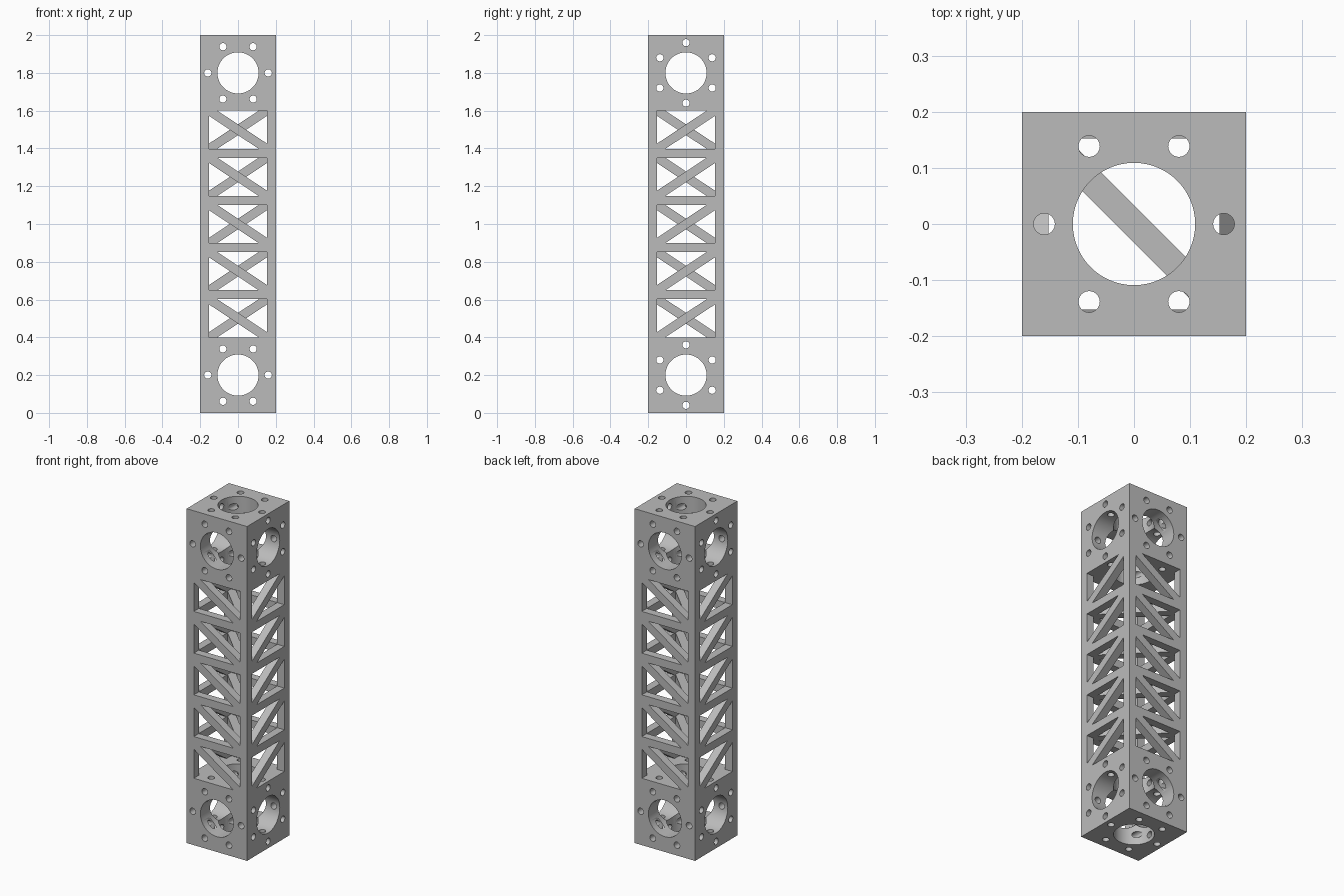
import bpy
import bmesh
from math import cos, sin, pi, hypot, radians

if "Cube" in bpy.data.objects:
    bpy.data.objects.remove(bpy.data.objects["Cube"], do_unlink=True)

HALF = 0.2            # half the beam's width
WALL = 0.0475         # thickness of walls, ribs and braces
INNER = HALF - WALL   # half the cavity's width
HEIGHT = 2.0
BLOCK = 0.4           # height of each end block
BAYS = 5
BAY = (HEIGHT - 2 * BLOCK - (BAYS - 1) * WALL) / BAYS
bay_centres = [BLOCK + BAY / 2 + i * (BAY + WALL) for i in range(BAYS)]
block_centres = (BLOCK / 2, HEIGHT - BLOCK / 2)


def prism(bm, points, axis, low, high):
    """Extrude a 2D outline along an axis, from low to high."""
    place = {"x": lambda u, v, d: (d, u, v),
             "y": lambda u, v, d: (u, d, v),
             "z": lambda u, v, d: (u, v, d)}[axis]
    a = [bm.verts.new(place(u, v, low)) for u, v in points]
    b = [bm.verts.new(place(u, v, high)) for u, v in points]
    bm.faces.new(a[::-1])
    bm.faces.new(b)
    n = len(points)
    for i in range(n):
        j = (i + 1) % n
        bm.faces.new((a[i], a[j], b[j], b[i]))


def square(r):
    return [(-r, -r), (r, -r), (r, r), (-r, r)]


def circle(u, v, r, n):
    return [(u + r * cos(2 * pi * i / n), v + r * sin(2 * pi * i / n)) for i in range(n)]


def triangles(half_u, half_v, flip, centre_v=0.0):
    """The two openings left beside a diagonal brace in a rectangle."""
    length = hypot(half_u, half_v)
    du = WALL / 2 * length / half_v
    dv = WALL / 2 * length / half_u
    tri = [(du - half_u, half_v), (half_u, half_v), (half_u, dv - half_v)]
    return [[(flip * s * u, centre_v + s * v) for u, v in tri] for s in (1, -1)]


def bolt_pattern(bm, axis, centre_v, start, low, high):
    """A large bore with a ring of six bolt holes."""
    prism(bm, circle(0, centre_v, 0.109, 64), axis, low, high)
    for i in range(6):
        t = start + i * pi / 3
        prism(bm, circle(0.16 * cos(t), centre_v + 0.16 * sin(t), 0.019, 24), axis, low, high)


def make_object(name, bm):
    bmesh.ops.recalc_face_normals(bm, faces=bm.faces[:])
    mesh = bpy.data.meshes.new(name)
    bm.to_mesh(mesh)
    bm.free()
    obj = bpy.data.objects.new(name, mesh)
    bpy.context.scene.collection.objects.link(obj)
    return obj


# Solid square column
body = bmesh.new()
prism(body, square(HALF), "z", 0, HEIGHT)
beam = make_object("truss_beam", body)

cutters = []

# Square cavity in each bay
bm = bmesh.new()
for z in bay_centres:
    prism(bm, square(INNER), "z", z - BAY / 2, z + BAY / 2)
cutters.append(make_object("cavity_cutter", bm))

# Triangular windows beside the wall braces, turning the same way round the beam
for axis, turn in (("y", 1), ("x", -1)):
    bm = bmesh.new()
    for z in bay_centres:
        for side in (-1, 1):
            low, high = sorted((side * 0.1, side * 0.25))
            for tri in triangles(INNER, BAY / 2, -turn * side if axis == "y" else turn * side, z):
                prism(bm, tri, axis, low, high)
    cutters.append(make_object("window_cutter_" + axis, bm))

# Openings beside the diagonal brace of each horizontal rib
bm = bmesh.new()
for z in bay_centres[:-1]:
    rib = z + (BAY + WALL) / 2
    for tri in triangles(INNER, INNER, 1):
        prism(bm, tri, "z", rib - WALL / 2 - 0.02, rib + WALL / 2 + 0.02)
cutters.append(make_object("rib_cutter", bm))

# Bores and bolt holes through the end blocks along all three axes
for axis, start in (("x", pi / 6), ("y", 0)):
    bm = bmesh.new()
    for z in block_centres:
        bolt_pattern(bm, axis, z, start, -0.25, 0.25)
    cutters.append(make_object("bore_cutter_" + axis, bm))
bm = bmesh.new()
bolt_pattern(bm, "z", 0, 0, -0.05, BLOCK + 0.002)
bolt_pattern(bm, "z", 0, 0, HEIGHT - BLOCK - 0.002, HEIGHT + 0.05)
cutters.append(make_object("bore_cutter_z", bm))

# Cut everything out of the column
bpy.ops.object.select_all(action="DESELECT")
beam.select_set(True)
bpy.context.view_layer.objects.active = beam
for cutter in cutters:
    cutter.hide_render = True
    mod = beam.modifiers.new(cutter.name, "BOOLEAN")
    mod.operation = "DIFFERENCE"
    mod.solver = "EXACT"
    mod.object = cutter
    bpy.ops.object.modifier_apply(modifier=mod.name)
for cutter in cutters:
    bpy.data.objects.remove(cutter, do_unlink=True)

# Plain grey metal
grey = bpy.data.materials.new("grey_metal")
grey.use_nodes = True
colour = (0.5, 0.5, 0.5, 1)
grey.diffuse_color = colour
grey.node_tree.nodes["Principled BSDF"].inputs["Base Color"].default_value = colour
beam.data.materials.clear()
beam.data.materials.append(grey)
for face in beam.data.polygons:
    face.material_index = 0

# Smooth bores, crisp edges
bpy.ops.object.shade_smooth_by_angle(angle=radians(30))
